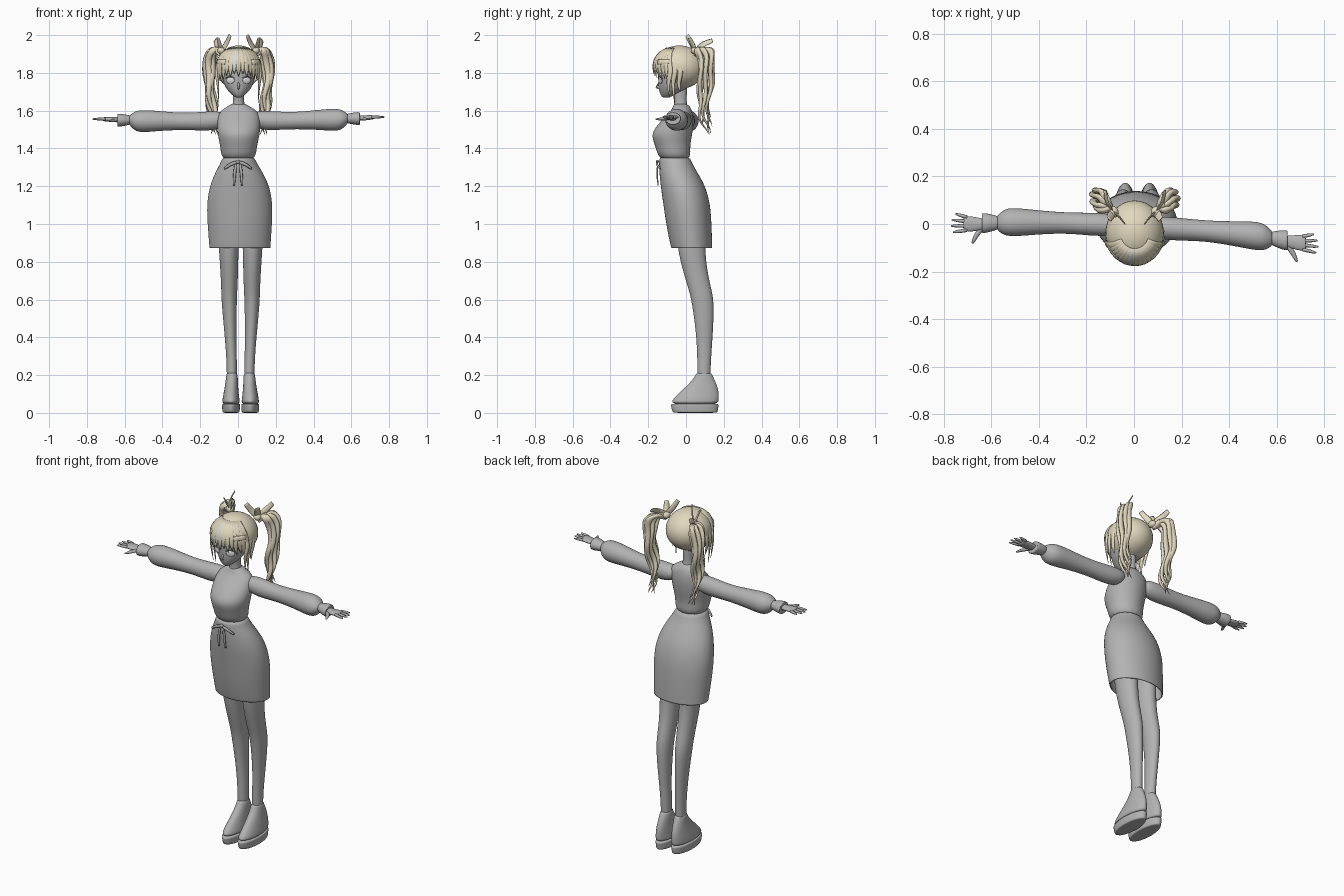
import bpy, bmesh, math
from mathutils import Vector

cube = bpy.data.objects.get("Cube")
if cube:
    bpy.data.objects.remove(cube)

def material(name, rgb):
    mat = bpy.data.materials.new(name)
    mat.use_nodes = True
    mat.diffuse_color = (*rgb, 1)
    mat.node_tree.nodes["Principled BSDF"].inputs["Base Color"].default_value = (*rgb, 1)
    return mat

GREY = material("plain_grey", (0.45, 0.45, 0.45))
CREAM = material("cream_hair", (0.76, 0.69, 0.52))
PALE = material("pale_grey", (0.7, 0.7, 0.7))

def finish(name, bm, mat, subdivide=0):
    bmesh.ops.recalc_face_normals(bm, faces=bm.faces)
    mesh = bpy.data.meshes.new(name)
    bm.to_mesh(mesh)
    bm.free()
    mesh.materials.append(mat)
    mesh.shade_smooth()
    obj = bpy.data.objects.new(name, mesh)
    bpy.context.collection.objects.link(obj)
    if subdivide:
        sub = obj.modifiers.new("smooth", "SUBSURF")
        sub.levels = sub.render_levels = subdivide
    return obj

def skin(loops, cap_end=True):
    bm = bmesh.new()
    rows = [[bm.verts.new(p) for p in loop] for loop in loops]
    n = len(rows[0])
    for a, b in zip(rows, rows[1:]):
        for i in range(n):
            j = (i + 1) % n
            bm.faces.new((a[i], a[j], b[j], b[i]))
    bm.faces.new(rows[0])
    if cap_end:
        bm.faces.new(rows[-1])
    return bm

def loft(name, rings, mat, axis="Z", place=Vector, cap_end=True):
    """Each ring: position along the axis, then the two extents across it."""
    loops = []
    for along, a0, a1, b0, b1 in rings:
        loop = []
        for i in range(16):
            t = math.tau * i / 16
            a = (a0 + a1) / 2 + (a1 - a0) / 2 * math.cos(t)
            b = (b0 + b1) / 2 + (b1 - b0) / 2 * math.sin(t)
            loop.append(place(Vector((a, b, along) if axis == "Z" else (along, a, b))))
        loops.append(loop)
    return finish(name, skin(loops, cap_end), mat, 2)

def spline(points, steps=5):
    pts = [Vector(p) for p in points]
    ext = [2 * pts[0] - pts[1]] + pts + [2 * pts[-1] - pts[-2]]
    out = []
    for a, b, c, d in zip(ext, ext[1:], ext[2:], ext[3:]):
        for k in range(steps):
            t = k / steps
            out.append(b + (c - a) * t / 2 + (2 * a - 5 * b + 4 * c - d) * t * t / 2
                       + (3 * b - a - 3 * c + d) * t ** 3 / 2)
    return out + [pts[-1]]

def strand(name, path, width, thick, mat, away, root=0.6, tip=0.05, power=3):
    """Flattened tapering lock whose flat side faces out from the away point."""
    loops, last = [], len(path) - 1
    for k, p in enumerate(path):
        t = k / last
        tangent = (path[min(k + 1, last)] - path[max(k - 1, 0)]).normalized()
        out = p - Vector(away)
        out = (out - tangent * out.dot(tangent)).normalized()
        side = tangent.cross(out)
        r = (root + (1 - root) * min(1, 4 * t)) * (1 - (1 - tip) * t ** power)
        loops.append([p + side * (width * r * math.cos(math.tau * i / 8))
                      + out * (thick * r * math.sin(math.tau * i / 8)) for i in range(8)])
    return finish(name, skin(loops), mat)

def ball(name, centre, radii, mat, turn=0, cut=None):
    bm = bmesh.new()
    bmesh.ops.create_uvsphere(bm, u_segments=32, v_segments=20, radius=1)
    for v in bm.verts:
        v.co = Vector([c * r for c, r in zip(v.co, radii)])
    if cut:
        bmesh.ops.delete(bm, geom=[f for f in bm.faces if cut(f.calc_center_median())], context="FACES")
    obj = finish(name, bm, mat)
    obj.location = centre
    obj.rotation_euler.z = turn

# Dress: bodice and pencil skirt
loft("bodice", [
    (1.64, -.03, .035, -.065, .005), (1.618, -.065, .07, -.07, .025),
    (1.595, -.1, .11, -.085, .035), (1.55, -.113, .12, -.13, .042),
    (1.49, -.112, .12, -.182, .038), (1.45, -.105, .112, -.18, .03),
    (1.4, -.094, .1, -.16, .022), (1.33, -.088, .094, -.142, .03)], GREY)
skirt = loft("skirt", [
    (1.36, -.085, .09, -.145, .022), (1.33, -.09, .096, -.144, .03),
    (1.28, -.12, .13, -.144, .058), (1.2, -.155, .172, -.137, .107),
    (1.1, -.17, .188, -.122, .132), (1.0, -.165, .184, -.108, .138),
    (.9, -.157, .177, -.088, .141), (.872, -.155, .175, -.08, .141)], GREY, cap_end=False)
skirt.modifiers.new("cloth", "SOLIDIFY").thickness = 0.005

# Waist bow
for s in (1, -1):
    strand("waist_bow_loop", spline([(0, -.152, 1.33), (s * .04, -.153, 1.315), (s * .072, -.138, 1.293)]),
           .009, .005, GREY, (0, .2, 1.3), tip=.7)
    strand("waist_bow_tail", spline([(s * .012, -.15, 1.32), (s * .018, -.153, 1.26), (s * .022, -.147, 1.205)]),
           .008, .004, GREY, (0, .2, 1.26), tip=.7)
ball("waist_bow_knot", (0, -.152, 1.33), (.011, .008, .01), GREY)

# Legs and platform shoes
for s, side in ((1, "left"), (-1, "right")):
    def stand(v):
        return Vector((s * v.x + .014, v.y, v.z))
    loft(side + "_leg", [
        (1.0, .005, .125, -.06, .11), (.84, .011, .114, -.042, .1), (.7, .014, .105, -.002, .124),
        (.63, .018, .103, .02, .142), (.56, .02, .1, .034, .15), (.4, .024, .084, .056, .142),
        (.25, .018, .073, .06, .13), (.12, .02, .075, .06, .13)], GREY, place=stand)
    loft(side + "_shoe", [
        (.045, .004, .098, -.078, .172), (.065, .004, .098, -.078, .176), (.09, .008, .094, -.055, .177),
        (.13, .012, .086, -.012, .172), (.17, .014, .08, .03, .155), (.2, .015, .077, .05, .14),
        (.215, .02, .072, .055, .133)], GREY, place=stand)
    loft(side + "_sole", [
        (0, .008, .094, -.065, .165), (.003, .004, .098, -.075, .17),
        (.045, .002, .1, -.084, .177), (.05, .003, .099, -.082, .176)], GREY, place=stand)

    # Puffed sleeve, flared cuff and hand
    def reach(v):
        return Vector((s * v.x + .003, v.y - .057 * s * v.x, v.z + .007 * s * v.x))
    loft(side + "_sleeve", [
        (.06, -.05, .03, 1.52, 1.59), (.13, -.06, .04, 1.495, 1.6), (.2, -.06, .037, 1.495, 1.595),
        (.3, -.056, .032, 1.5, 1.59), (.42, -.07, .036, 1.495, 1.602), (.5, -.082, .041, 1.487, 1.609),
        (.545, -.082, .035, 1.492, 1.604), (.57, -.065, .01, 1.52, 1.585), (.58, -.055, 0, 1.53, 1.578)],
        GREY, "X", reach)
    loft(side + "_cuff", [
        (.565, -.052, -.004, 1.532, 1.576), (.585, -.06, .004, 1.527, 1.582), (.62, -.073, .01, 1.52, 1.588),
        (.645, -.077, .011, 1.518, 1.589), (.64, -.065, 0, 1.53, 1.577)], GREY, "X", reach)
    loft(side + "_palm", [
        (.6, -.058, -.016, 1.54, 1.573), (.65, -.062, -.012, 1.543, 1.57), (.69, -.074, -.005, 1.546, 1.572),
        (.715, -.07, -.008, 1.549, 1.571), (.72, -.065, -.013, 1.552, 1.568)], GREY, "X", reach)
    for i, length in enumerate((.058, .068, .064, .048)):
        y = -.066 + .018 * i
        path = [reach(Vector((.705 + length * k / 4, y + (i - 1.5) * .002 * k, 1.561))) for k in range(5)]
        strand(side + "_finger", path, .008, .008, GREY, (s * .7, 0, 0), 1, .4)
    thumb = [(.64, -.05, 1.555), (.665, -.085, 1.552), (.682, -.12, 1.55)]
    strand(side + "_thumb", spline([reach(Vector(p)) for p in thumb]), .011, .009, GREY, (s * .6, 0, 0), 1, .4)

# Neck, head and face
loft("neck", [(1.6, -.036, .042, -.068, .015), (1.64, -.027, .033, -.062, .004),
              (1.68, -.026, .032, -.068, .004), (1.75, -.03, .036, -.08, .01)], GREY)
loft("head", [
    (1.668, -.01, .016, -.124, -.095), (1.684, -.033, .039, -.136, -.05), (1.71, -.059, .065, -.146, 0),
    (1.745, -.08, .086, -.149, .035), (1.79, -.09, .096, -.15, .055), (1.85, -.092, .098, -.152, .06),
    (1.91, -.06, .066, -.11, .03)], GREY)
bridge = ((-.142, 1.75), (-.15, 1.735), (-.158, 1.724), (-.144, 1.715))
strand("nose", [Vector((.003, y, z)) for y, z in bridge], .007, .005, GREY, (0, 0, 1.73), tip=.5)
lash = ((.02, -.148, 1.773), (.045, -.143, 1.781), (.07, -.122, 1.772))
for s in (1, -1):
    ball("eye", (.003 + s * .044, -.136, 1.76), (.024, .006, .017), PALE, s * .4)
    strand("eyelash", spline([(.003 + s * x, y, z) for x, y, z in lash]), .003, .003, GREY, (0, 0, 1.77), tip=.5)

# Hair cap, open over the face
HEAD = Vector((.003, -.036, 1.83))
ball("hair_cap", HEAD, (.122, .135, .115), CREAM, cut=lambda c: c.y < -.03 and c.z < -.02)

def on_head(azimuth, z, lift):
    drop = max(-.4, min(.99, (z - HEAD.z) / .115))
    r = lift * math.sqrt(1 - drop * drop * (1 if drop > 0 else .5))
    return Vector((HEAD.x + .121 * r * math.sin(azimuth), HEAD.y - .135 * r * math.cos(azimuth), z))

# Fringe: middle locks short, outer locks longer
for i in range(15):
    az = math.radians(-77 + 11 * i)
    end = 1.795 - .055 * (az / 1.3) ** 2 - .014 * (i % 2)
    path = [on_head(az * (.75 + .25 * k / 7), 1.93 + (end - 1.93) * k / 7, 1.01) for k in range(8)]
    strand("fringe_lock", path, .019, .007, PALE if i == 6 else CREAM, HEAD)

# Side locks, clips, pigtails and hair bows
for s, side in ((1, "left"), (-1, "right")):
    def beside(p):
        return Vector((HEAD.x + s * p[0], p[1], p[2]))
    for y, low in ((-.085, 1.665), (-.06, 1.64), (-.03, 1.7)):
        lock = ((.108, y, 1.86), (.118, y, 1.8), (.11, y - .008, 1.74), (.104, y, low))
        strand(side + "_side_lock", spline([beside(p) for p in lock]), .014, .007, CREAM, HEAD)
    strand(side + "_hair_clip", [on_head(s * math.radians(35 + 8 * k), 1.858, 1.045) for k in range(5)],
           .014, .004, CREAM, HEAD, 1, .95)
    tail = ((.095, .05, 1.895), (.125, .085, 1.925), (.15, .105, 1.88), (.156, .107, 1.77),
            (.145, .095, 1.66), (.135, .1, 1.56), (.13, .125, 1.475))
    centre = spline([beside(p) for p in tail], 8)
    for i in range(7):
        a = math.tau * i / 7
        path = []
        for k, p in enumerate(centre[:len(centre) - 4 * (i % 3)]):
            t = k / (len(centre) - 1)
            spread = min(1, 4 * t) * (1.1 - .6 * t)
            path.append(p + Vector((.02 * spread * math.cos(a) + .011 * t * math.sin(20 * t + a),
                                    .042 * spread * math.sin(a) + .011 * t * math.cos(20 * t + a), 0)))
        strand(side + "_pigtail_lock", path, .018, .012, CREAM, beside((.14, .4, 1.7)), power=4)

    # Bow: upright ribbon ends, short loops and a knot
    knot = (.09, .05, 1.918)
    for ear in (((.065, .03, 1.955), (.045, .005, 1.998)), ((.115, .09, 1.95), (.125, .14, 1.972)),
                ((.1, .035, 1.95), (.108, .02, 1.985)), ((.12, .06, 1.92), (.152, .085, 1.915))):
        strand(side + "_hair_bow", spline([beside(p) for p in (knot, *ear)]), .017, .004, CREAM,
               beside((.02, .12, 1.9)), .5, .75)
    ball(side + "_bow_knot", beside(knot), (.022, .024, .02), CREAM)
